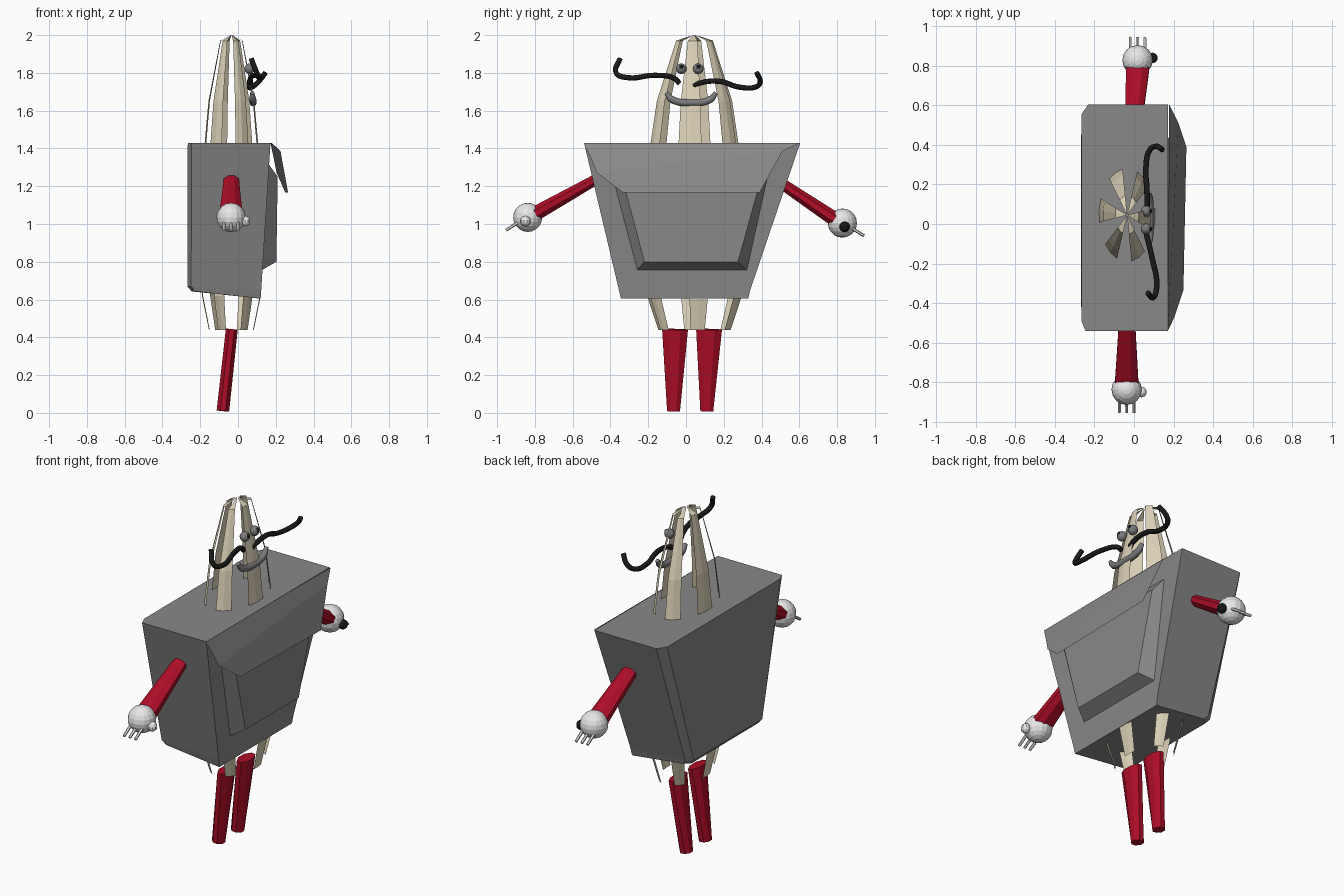
import bpy, bmesh
from math import sin, cos, pi, radians
from mathutils import Vector

cube = bpy.data.objects.get("Cube")
if cube:
    bpy.data.objects.remove(cube, do_unlink=True)


def material(name, r, g, b):
    m = bpy.data.materials.new(name)
    m.use_nodes = True
    m.diffuse_color = (r, g, b, 1)
    m.node_tree.nodes["Principled BSDF"].inputs["Base Color"].default_value = (r, g, b, 1)
    return m


GREY = material("bag grey", .25, .25, .25)
RED = material("limb red", .42, .004, .02)
BEIGE = material("strip beige", .72, .65, .48)
WHITE = material("hand white", .8, .8, .8)
BLACK = material("hair black", .01, .01, .01)
STEEL = material("face grey", .2, .2, .21)


def build(name, bm, mat, smooth=False, solid=True):
    if solid:
        bmesh.ops.recalc_face_normals(bm, faces=bm.faces)
    me = bpy.data.meshes.new(name)
    bm.to_mesh(me)
    bm.free()
    me.materials.append(mat)
    for p in me.polygons:
        p.use_smooth = smooth
    ob = bpy.data.objects.new(name, me)
    bpy.context.collection.objects.link(ob)
    return ob


def loft(name, rings, mat, closed=True, caps=True):
    """Skin a list of equal-length point rows."""
    bm = bmesh.new()
    rows = [[bm.verts.new(p) for p in ring] for ring in rings]
    n = len(rows[0])
    for a, b in zip(rows, rows[1:]):
        for i in range(n if closed else n - 1):
            j = (i + 1) % n
            bm.faces.new((a[i], a[j], b[j], b[i]))
    if closed and caps:
        bm.faces.new(rows[0])
        bm.faces.new(rows[-1])
    return build(name, bm, mat, solid=closed)


def limb(name, start, end, r0, r1, mat, side, sides=8):
    """Tapered rod; r0 and r1 are (radius along side axis, other radius)."""
    a, b = Vector(start), Vector(end)
    d = (b - a).normalized()
    u = Vector(side)
    u = (u - d * u.dot(d)).normalized()
    v = d.cross(u)
    angles = [2 * pi * (i + .5) / sides for i in range(sides)]
    rings = [[c + u * r[0] * cos(t) + v * r[1] * sin(t) for t in angles]
             for c, r in ((a, r0), (b, r1))]
    return loft(name, rings, mat)


def ball(name, center, radius, mat, segments=16, smooth=False):
    bm = bmesh.new()
    bmesh.ops.create_uvsphere(bm, u_segments=segments, v_segments=segments // 2 + 2, radius=radius)
    bmesh.ops.translate(bm, verts=bm.verts, vec=center)
    return build(name, bm, mat, smooth)


def tube(name, points, radius, mat, radii=None):
    cu = bpy.data.curves.new(name, "CURVE")
    cu.dimensions = "3D"
    cu.bevel_depth = radius
    cu.bevel_resolution = 2
    cu.use_fill_caps = True
    cu.resolution_u = 6
    sp = cu.splines.new("BEZIER")
    sp.bezier_points.add(len(points) - 1)
    for i, (bp, p) in enumerate(zip(sp.bezier_points, points)):
        bp.co = p
        bp.handle_left_type = bp.handle_right_type = "AUTO"
        bp.radius = radii[i] if radii else 1
    cu.materials.append(mat)
    ob = bpy.data.objects.new(name, cu)
    bpy.context.collection.objects.link(ob)


# Bag: tapered box with chamfered back corners
def bag_ring(lo, hi, front, back, zf, zb, c):
    return [(front, lo, zf), (front, hi, zf), (back + .035, hi, zb),
            (back, hi - c, zb), (back, lo + c, zb), (back + .02, lo, zb)]


loft("bag", [bag_ring(-.345, .33, .12, -.245, .605, .643, .03),
             bag_ring(-.355, .34, .123, -.268, .65, .67, .03),
             bag_ring(-.54, .605, .172, -.266, 1.43, 1.43, .05)], GREY)

# Raised front panel
loft("front_panel", [
    [(.125, -.26, .755), (.125, .325, .755), (.16, .45, 1.32), (.16, -.41, 1.32)],
    [(.203, -.22, .80), (.203, .275, .80), (.21, .40, 1.25), (.21, -.34, 1.25)]], GREY)

# Overhanging flap
loft("flap", [[(.172, -.54, 1.43), (.178, .605, 1.43)],
              [(.205, -.47, 1.27), (.225, .51, 1.385)],
              [(.25, -.335, 1.167), (.265, .39, 1.167)]], GREY, closed=False)

# Cage of curved strips: height, radius factor, twist, half width in degrees
profile = [(.44, .84, 11, 11), (.62, 1.1, 11, 11), (1.0, 1.1, 5, 13), (1.43, 1.0, 0, 15),
           (1.65, .86, 0, 15), (1.97, .42, 0, 15), (2.0, .03, 0, 15)]
for k in range(6):
    rows = []
    for z, s, twist, half in profile:
        row = []
        for off in (-half, 0, half):
            t = radians(60 * k - 6 + twist + off)
            row.append((-.035 + .142 * s * cos(t), .045 + .235 * s * sin(t), z))
        rows.append(row)
    loft(f"body_strip_{k + 1}", rows, BEIGE, closed=False)

# Legs
for name, y, foot in (("right_leg", -.058, -.066), ("left_leg", .122, .11)):
    limb(name, (-.033, y, .442), (-.08, foot, .01), (.074, .034), (.037, .036), RED, (0, 1, 0))

# Arms, hands, fingers and thumbs
for name, s, x, y, z, x0, thumb in (("right", -1, -.037, -.838, 1.035, -.035, WHITE),
                                    ("left", 1, .018, .828, 1.005, -.005, BLACK)):
    limb(name + "_arm", (x0, s * .46, 1.245), (x, y - s * .04, z + .02),
         (.042, .03), (.064, .042), RED, (1, 0, 0))
    ball(name + "_hand", (x, y, z), .077, WHITE)
    for i in (-1, 0, 1):
        fx = x + i * .037
        limb(f"{name}_finger_{i + 2}", (fx, y + s * .04, z - .02), (fx, y + s * .115, z - .068),
             (.009, .009), (.008, .008), WHITE, (1, 0, 0), 6)
    ball(name + "_thumb", (x + .075, y + s * .012, z - .02), .028, thumb, 10)

# Eyes with pupils
for name, y in (("right_eye", -.025), ("left_eye", .065)):
    ball(name, (.062, y, 1.822), .028, STEEL, 12, True)
    ball(name + "_pupil", (.08, y, 1.831), .013, BLACK, 8, True)

# Mouth
tube("mouth", [(.075, -.105, 1.695), (.078, -.075, 1.66), (.08, .03, 1.642),
               (.078, .13, 1.66), (.075, .158, 1.695)], .019, STEEL, [.6, 1, 1, 1, .6])

# Moustache halves
tube("right_moustache", [(.07, -.35, 1.875), (.10, -.37, 1.80), (.115, -.31, 1.775),
                         (.09, -.165, 1.787), (.065, -.06, 1.77), (.06, -.035, 1.745)], .014, BLACK)
tube("left_moustache", [(.06, .04, 1.73), (.065, .07, 1.745), (.065, .18, 1.755),
                        (.06, .28, 1.725), (.08, .375, 1.728), (.11, .393, 1.755),
                        (.145, .375, 1.80)], .014, BLACK)
